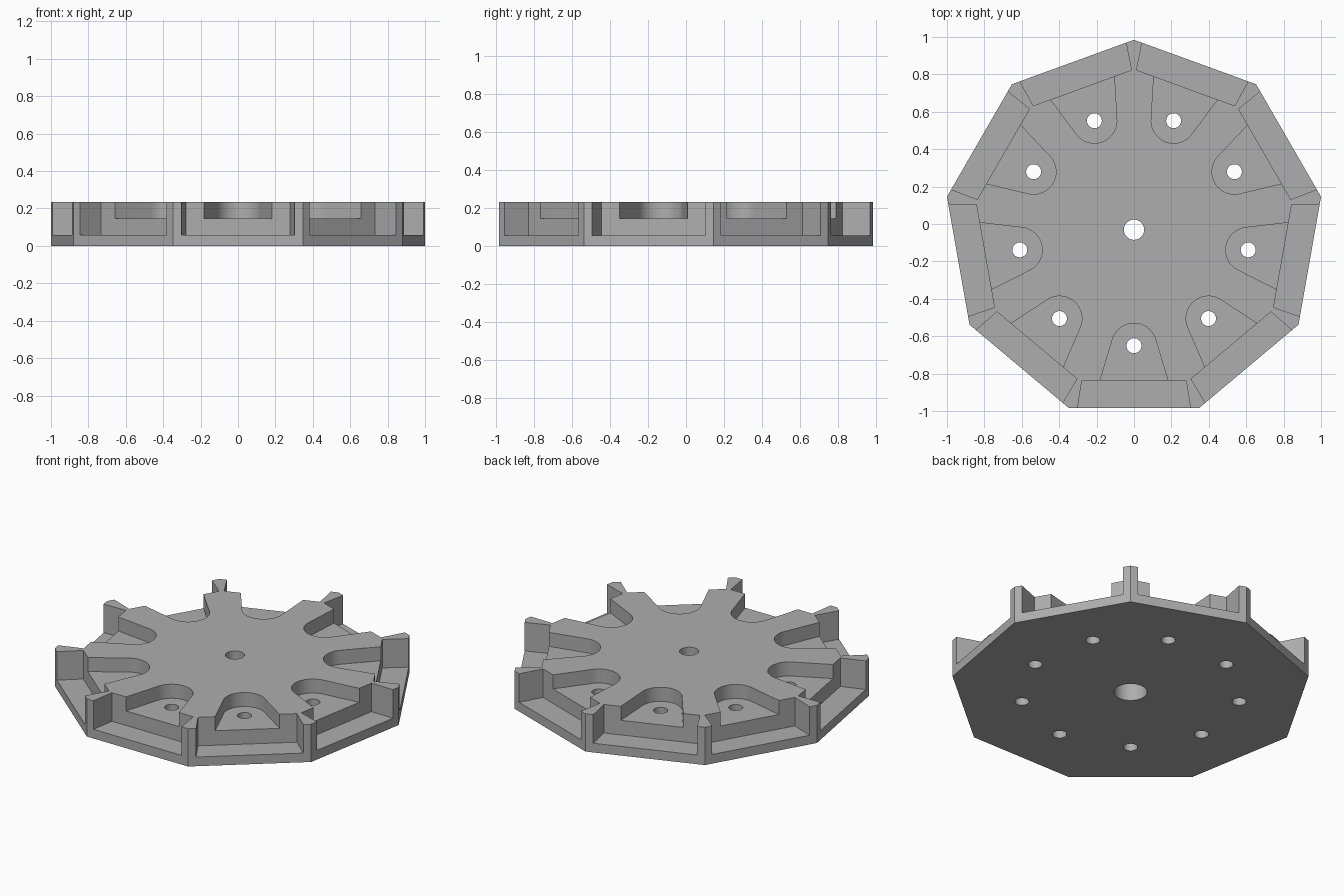
import bpy, bmesh
from math import radians, sin, cos, pi
from mathutils import Matrix, Vector

if "Cube" in bpy.data.objects:
    bpy.data.objects.remove(bpy.data.objects["Cube"], do_unlink=True)

SIDES = 9
RADIUS = 1 / cos(radians(10))          # widest span is 2 units
CENTRE_Y = RADIUS * sin(radians(70)) ** 0 * (cos(radians(20)) - 1) / 2
APOTHEM = RADIUS * cos(pi / SIDES)
TOP, NOTCH_Z, POCKET_Z = 0.234, 0.057, 0.147
HOLE_DIST, POCKET_R = 0.62, 0.12
OVER = 0.1                             # cutter overshoot

grey = bpy.data.materials.new("mid grey")
grey.use_nodes = True
colour = (0.42, 0.42, 0.42, 1)
grey.diffuse_color = colour
grey.node_tree.nodes["Principled BSDF"].inputs["Base Color"].default_value = colour


def circle(r, n, cy=0.0):
    return [(r * cos(2 * pi * i / n), cy + r * sin(2 * pi * i / n)) for i in range(n)]


def add_prism(bm, outline, z0, z1, turn=0.0):
    """Extrude a counter-clockwise outline from z0 to z1, turned about z."""
    rot = Matrix.Rotation(turn, 3, 'Z')
    low = [bm.verts.new(rot @ Vector((x, y, z0))) for x, y in outline]
    high = [bm.verts.new(rot @ Vector((x, y, z1))) for x, y in outline]
    bm.faces.new(low[::-1])
    bm.faces.new(high)
    n = len(low)
    for i in range(n):
        j = (i + 1) % n
        bm.faces.new((low[i], low[j], high[j], high[i]))


def make_object(name, prisms):
    bm = bmesh.new()
    for prism in prisms:
        add_prism(bm, *prism)
    mesh = bpy.data.meshes.new(name)
    bm.to_mesh(mesh)
    bm.free()
    mesh.materials.append(grey)
    obj = bpy.data.objects.new(name, mesh)
    obj.location.y = CENTRE_Y
    bpy.context.collection.objects.link(obj)
    return obj


def around(outline, z0, z1):
    return [(outline, z0, z1, 2 * pi * i / SIDES) for i in range(SIDES)]


# Nine-sided disc, flat side to the front
outline = [(RADIUS * sin(2 * pi * i / SIDES) * -1, RADIUS * cos(2 * pi * i / SIDES))
           for i in range(SIDES)]
body = make_object("nine_sided_hub", [(outline, 0, TOP)])

# Edge notches, slightly wider at the rim
wall = -0.807
rim = -APOTHEM - OVER
notch = [(-0.318, rim), (0.318, rim), (0.279, wall), (-0.279, wall)]

# Round-ended pockets that flare toward the rim
flare = radians(16.7)
arc = [flare + (pi - 2 * flare) * i / 32 for i in range(33)]
pocket = [(POCKET_R * cos(a), -HOLE_DIST + POCKET_R * sin(a)) for a in arc]
mouth_y = wall - 0.03
mouth_x = POCKET_R / cos(flare) - (mouth_y + HOLE_DIST) * sin(flare) / cos(flare)
pocket += [(-mouth_x, mouth_y), (mouth_x, mouth_y)]

cutters = [
    make_object("notch_cutter", around(notch, NOTCH_Z, TOP + OVER)),
    make_object("pocket_cutter", around(pocket, POCKET_Z, TOP + OVER)),
    make_object("bolt_hole_cutter", around(circle(0.04, 32, -HOLE_DIST), -OVER, TOP + OVER)),
    make_object("centre_hole_cutter", [(circle(0.054, 48), -OVER, TOP + OVER)]),
    make_object("counterbore_cutter", [(circle(0.093, 48), -OVER, 0.15)]),
]

bpy.context.view_layer.objects.active = body
for cutter in cutters:
    cutter.hide_render = True
    mod = body.modifiers.new(cutter.name, 'BOOLEAN')
    mod.operation = 'DIFFERENCE'
    mod.solver = 'EXACT'
    mod.object = cutter
    bpy.ops.object.modifier_apply(modifier=mod.name)
    bpy.data.objects.remove(cutter, do_unlink=True)

# Smooth curved walls, crisp edges
bpy.ops.object.select_all(action='DESELECT')
body.select_set(True)
bpy.ops.object.shade_smooth_by_angle(angle=radians(30))
